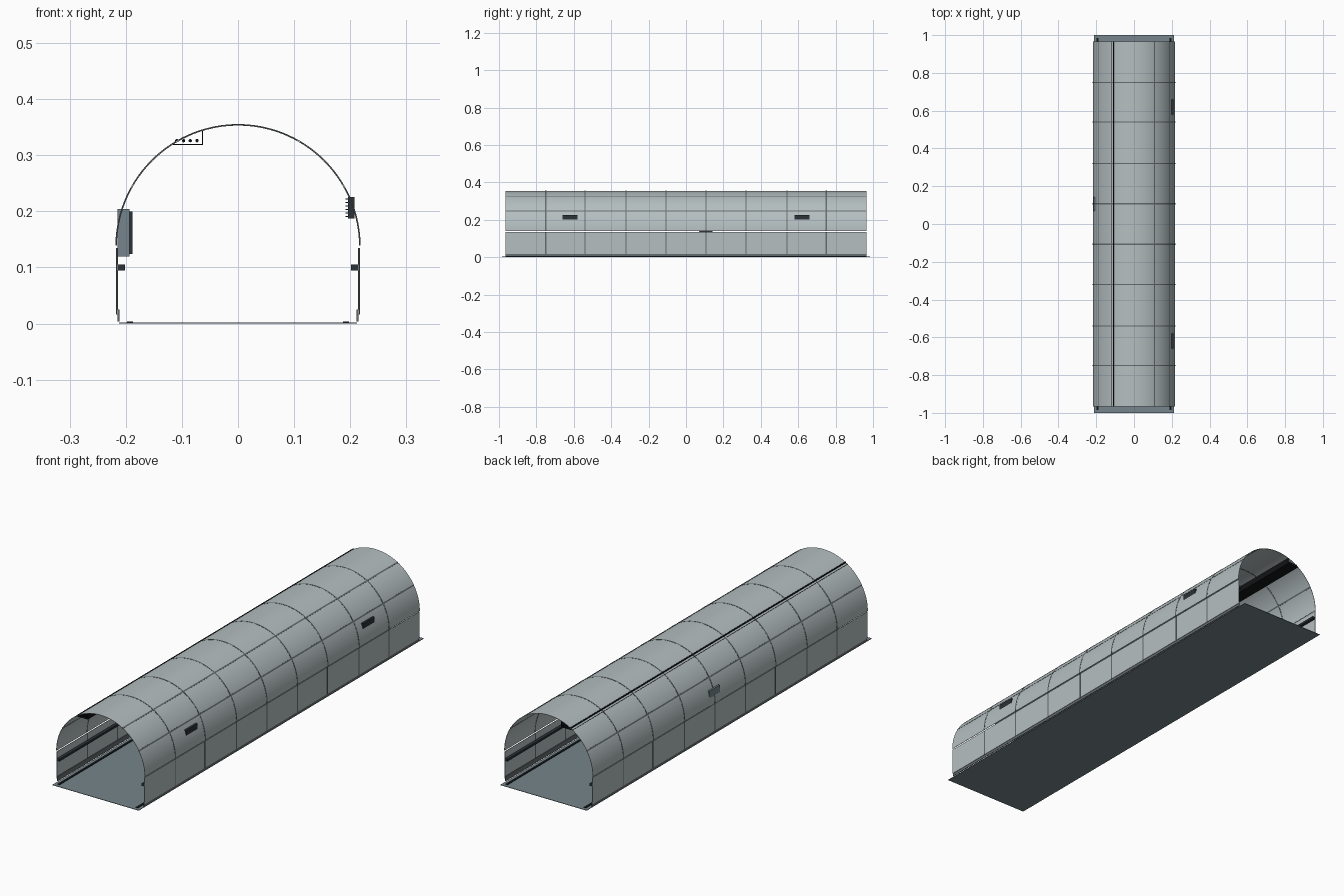
import bpy, bmesh, math

if "Cube" in bpy.data.objects:
    bpy.data.objects.remove(bpy.data.objects["Cube"])

R, CZ = 0.2172, 0.137          # vault mid radius and centre height
HALF = 0.965                   # half length of the shell
SEAMS = [s * v for v in (0.107, 0.32, 0.54, 0.75) for s in (-1, 1)]


def material(name, rgb):
    m = bpy.data.materials.new(name)
    m.diffuse_color = (*rgb, 1)
    m.use_nodes = True
    m.node_tree.nodes["Principled BSDF"].inputs["Base Color"].default_value = m.diffuse_color
    return m


PANEL = material("pale grey panel", (0.46, 0.52, 0.53))
SEAM = material("seam grey", (0.13, 0.15, 0.155))
FLOOR = material("blue grey floor", (0.18, 0.235, 0.26))
DARK = material("dark slate", (0.025, 0.032, 0.04))
BLACK = material("black", (0.006, 0.007, 0.008))


def finish(bm, name, mat, smooth=False):
    bmesh.ops.recalc_face_normals(bm, faces=bm.faces)
    me = bpy.data.meshes.new(name)
    bm.to_mesh(me)
    bm.free()
    me.materials.append(mat)
    ob = bpy.data.objects.new(name, me)
    bpy.context.collection.objects.link(ob)
    if smooth:
        bpy.ops.object.select_all(action='DESELECT')
        ob.select_set(True)
        bpy.context.view_layer.objects.active = ob
        bpy.ops.object.shade_smooth_by_angle(angle=math.radians(30))
    return ob


def add_box(bm, x, y, z):
    """Box from three (min, max) ranges."""
    vs = bmesh.ops.create_cube(bm, size=1)["verts"]
    for v in vs:
        v.co = [r[0] if c < 0 else r[1] for c, r in zip(v.co, (x, y, z))]


def boxes(name, mat, ranges):
    bm = bmesh.new()
    for r in ranges:
        add_box(bm, *r)
    return finish(bm, name, mat)


def both_sides(ranges):
    return ranges + [((-x[1], -x[0]), y, z) for x, y, z in ranges]


def add_arc(bm, y0, y1, a0, a1, thick, steps):
    """Curved slab around the vault axis, angles in degrees."""
    rows = []
    for i in range(steps + 1):
        a = math.radians(a0 + (a1 - a0) * i / steps)
        row = []
        for r, y in ((R + thick / 2, y0), (R + thick / 2, y1),
                     (R - thick / 2, y1), (R - thick / 2, y0)):
            row.append(bm.verts.new((r * math.cos(a), y, CZ + r * math.sin(a))))
        rows.append(row)
    for a, b in zip(rows, rows[1:]):
        for k in range(4):
            bm.faces.new((a[k], a[(k + 1) % 4], b[(k + 1) % 4], b[k]))
    bm.faces.new(rows[0])
    bm.faces.new(rows[-1])


# Floor slab and its drain strips
boxes("floor", FLOOR, [((-0.212, 0.212), (-1, 1), (0, 0.002))])
boxes("floor_drains", BLACK,
      both_sides([((0.187, 0.198), (-0.985, 0.985), (0.002, 0.004))]))

# Curved vault
bm = bmesh.new()
add_arc(bm, -HALF, HALF, 0.5, 179.5, 0.0016, 72)
finish(bm, "vault", PANEL, True)

# Joints between vault panels
bm = bmesh.new()
for y in SEAMS:
    add_arc(bm, y - 0.003, y + 0.003, 0.5, 179.5, 0.0028, 72)
for a in (30, 60, 150):
    add_arc(bm, -HALF, HALF, a - 0.8, a + 0.8, 0.0028, 2)
finish(bm, "vault_joints", SEAM, True)
bm = bmesh.new()
add_arc(bm, -HALF, HALF, 119.2, 120.8, 0.0032, 2)
finish(bm, "tray_joint", BLACK)

# Straight side walls, skirts and joints
boxes("side_walls", PANEL,
      both_sides([((0.2145, 0.2165), (-HALF, HALF), (0.016, 0.135))]))
boxes("wall_skirts", SEAM,
      both_sides([((0.2115, 0.2145), (-HALF, HALF), (0.004, 0.025))]))
boxes("wall_joints", SEAM,
      both_sides([((0.2139, 0.2171), (y - 0.003, y + 0.003), (0.016, 0.135))
                  for y in SEAMS]))

# Guard rails along the walls
boxes("guard_rails", DARK,
      both_sides([((0.201, 0.2145), (-HALF, HALF), (0.095, 0.105))]))

# Cable tray hung under the vault, with cables
boxes("cable_tray", BLACK,
      [((-0.119, -0.063), (-HALF, HALF), (0.318, 0.3205)),
       ((-0.0645, -0.0625), (-HALF, HALF), (0.318, 0.345))])
bm = bmesh.new()
for i in range(4):
    vs = bmesh.ops.create_cone(bm, cap_ends=True, segments=10, radius1=0.003,
                               radius2=0.003, depth=2 * HALF)["verts"]
    for v in vs:
        x, y, z = v.co
        v.co = (x - 0.109 + i * 0.012, z, y + 0.326)
finish(bm, "cables", BLACK, True)

# Control cabinet on the left wall with dark front
boxes("control_cabinet", FLOOR, [((-0.215, -0.193), (0.07, 0.142), (0.12, 0.204))])
boxes("cabinet_front", DARK, [((-0.193, -0.188), (0.074, 0.138), (0.124, 0.2))])

# Ribbed lamps on the right wall
lamps, ribs = [], []
for y in (-0.62, 0.62):
    lamps.append(((0.196, 0.208), (y - 0.04, y + 0.04), (0.187, 0.226)))
    for i in range(6):
        z = 0.19 + i * 0.0062
        ribs.append(((0.192, 0.196), (y - 0.038, y + 0.038), (z, z + 0.002)))
boxes("wall_lamps", DARK, lamps)
boxes("lamp_ribs", BLACK, ribs)
